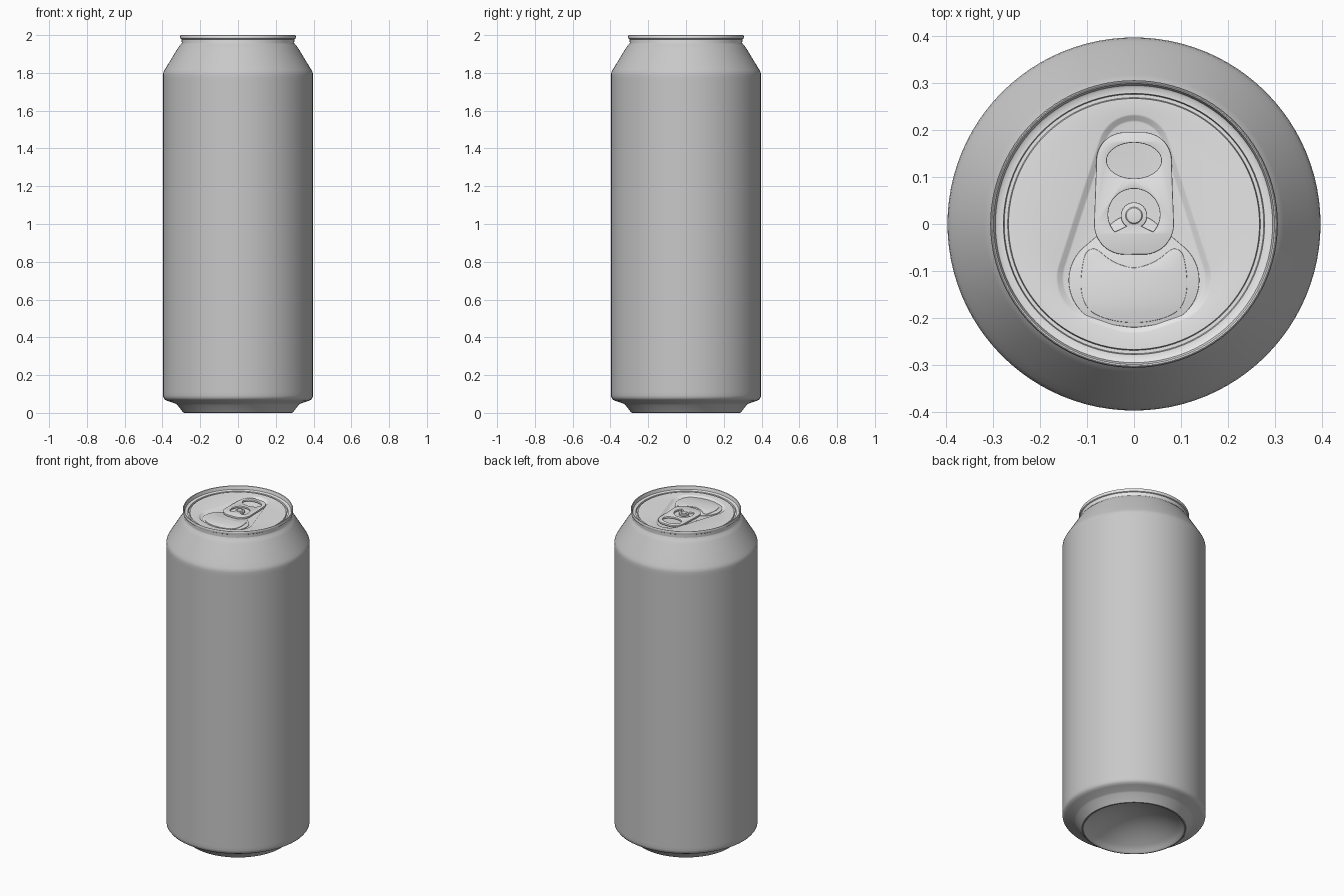
import bpy, bmesh, math
from mathutils import Vector

if "Cube" in bpy.data.objects:
    bpy.data.objects.remove(bpy.data.objects["Cube"])

N = 96
ANGLES = [2 * math.pi * i / N for i in range(N)]


def material(name, v):
    m = bpy.data.materials.new(name)
    m.diffuse_color = (v, v, v, 1)
    m.use_nodes = True
    m.node_tree.nodes["Principled BSDF"].inputs["Base Color"].default_value = m.diffuse_color
    return m


BODY = material("body grey", 0.58)
LID = material("lid silver", 0.8)


def circle(r, cx=0, cy=0, ry=None):
    ry = r if ry is None else ry
    return [(cx + r * math.cos(a), cy + ry * math.sin(a)) for a in ANGLES]


def hull(circles, grow=0.0):
    """Smooth outline stretched around circles (x, y, r), one point per normal angle."""
    pts = []
    for a in ANGLES:
        c, s = math.cos(a), math.sin(a)
        x, y, r = max(circles, key=lambda k: k[0] * c + k[1] * s + k[2])
        pts.append((x + (r + grow) * c, y + (r + grow) * s))
    return pts


def arc(r, cy, start, end, n=40):
    return [(r * math.cos(math.radians(start + (end - start) * i / n)),
             cy + r * math.sin(math.radians(start + (end - start) * i / n)))
            for i in range(n + 1)]


def smooth(ob, angle):
    bpy.ops.object.select_all(action='DESELECT')
    ob.select_set(True)
    bpy.context.view_layer.objects.active = ob
    bpy.ops.object.shade_smooth_by_angle(angle=math.radians(angle))


def loft(name, rings, mat, cap_start=False, cap_end=False, angle=35):
    """Skin a list of (outline, z) rings."""
    bm = bmesh.new()
    loops = [[bm.verts.new((x, y, z)) for x, y in pts] for pts, z in rings]
    for a, b in zip(loops, loops[1:]):
        for i in range(N):
            j = (i + 1) % N
            bm.faces.new((a[i], a[j], b[j], b[i]))
    if cap_start:
        bm.faces.new(loops[0][::-1])
    if cap_end:
        bm.faces.new(loops[-1])
    me = bpy.data.meshes.new(name)
    bm.to_mesh(me)
    bm.free()
    me.materials.append(mat)
    ob = bpy.data.objects.new(name, me)
    bpy.context.collection.objects.link(ob)
    smooth(ob, angle)
    return ob


def plate(name, outlines, z0, z1, bevel, mat):
    """Flat bevelled plate; outlines after the first are holes."""
    cu = bpy.data.curves.new(name, 'CURVE')
    cu.dimensions = '2D'
    cu.fill_mode = 'BOTH'
    cu.extrude = (z1 - z0) / 2 - bevel
    cu.bevel_depth = bevel
    cu.bevel_resolution = 1
    cu.offset = -bevel
    for pts in outlines:
        sp = cu.splines.new('POLY')
        sp.points.add(len(pts) - 1)
        for p, (x, y) in zip(sp.points, pts):
            p.co = (x, y, 0, 1)
        sp.use_cyclic_u = True
    ob = bpy.data.objects.new(name, cu)
    bpy.context.collection.objects.link(ob)
    bpy.ops.object.select_all(action='DESELECT')
    ob.select_set(True)
    bpy.context.view_layer.objects.active = ob
    bpy.ops.object.convert(target='MESH')
    ob = bpy.context.view_layer.objects.active
    ob.name = name
    bm = bmesh.new()
    bm.from_mesh(ob.data)
    bmesh.ops.remove_doubles(bm, verts=bm.verts, dist=1e-5)
    bmesh.ops.recalc_face_normals(bm, faces=bm.faces)
    bmesh.ops.translate(bm, verts=bm.verts, vec=(0, 0, (z0 + z1) / 2))
    bm.to_mesh(ob.data)
    bm.free()
    ob.data.materials.clear()
    ob.data.materials.append(mat)
    smooth(ob, 30)
    return ob


def spline(pts, steps=8):
    """Closed Catmull-Rom curve through the points."""
    p = [Vector(q) for q in pts]
    n, out = len(p), []
    for i in range(n):
        a, b, c, d = (p[(i + k) % n] for k in (-1, 0, 1, 2))
        for s in range(steps):
            t = s / steps
            v = 0.5 * (2 * b + (c - a) * t + (2 * a - 5 * b + 4 * c - d) * t ** 2
                       + (3 * b - a - 3 * c + d) * t ** 3)
            out.append((v.x, v.y))
    return out


# Can body: concave base dome, foot, wall and tapered neck
dome = [(0.27 * k / 10, 0.012 + 0.095 * (1 - (k / 10) ** 2)) for k in range(1, 11)]
wall = [(0.276, 0.003), (0.282, 0), (0.288, 0.001), (0.294, 0.007), (0.322, 0.043),
        (0.332, 0.05), (0.375, 0.064), (0.388, 0.071), (0.395, 0.08), (0.397, 0.092),
        (0.397, 0.11), (0.397, 1.77), (0.397, 1.79), (0.395, 1.803), (0.389, 1.815),
        (0.375, 1.838), (0.318, 1.932), (0.309, 1.945), (0.3, 1.953), (0.297, 1.96)]
loft("can_body", [(circle(r), z) for r, z in dome + wall], BODY, cap_start=True)

# Lid: rolled rim, groove and panel with a teardrop recess
PANEL, FLOOR = 1.976, 1.964
rim = [(0.297, 1.953), (0.299, 1.978), (0.304, 1.981), (0.306, 1.988), (0.306, 1.994),
       (0.304, 1.999), (0.302, 2.0), (0.299, 1.998), (0.297, 1.99), (0.295, 1.979),
       (0.291, PANEL), (0.278, PANEL), (0.276, 1.966), (0.269, 1.966), (0.267, PANEL)]
teardrop = [(0, 0.155, 0.075), (-0.07, -0.115, 0.092), (0.07, -0.115, 0.092), (0, -0.08, 0.148)]
recess = [(hull(teardrop, g), z) for g, z in
          ((0.004, PANEL), (0.0, PANEL - 0.001), (-0.009, FLOOR + 0.001), (-0.013, FLOOR))]
loft("lid", [(circle(r), z) for r, z in rim] + recess, LID, cap_end=True, angle=40)

# Mouth: raised lip and the tear panel on it
lip = [(0, -0.05, 0.07), (-0.045, -0.12, 0.094), (0.045, -0.12, 0.094), (0, -0.11, 0.11)]
plate("mouth_lip", [hull(lip)], FLOOR - 0.003, FLOOR + 0.004, 0.0015, LID)
half = [(-0.03, -0.086), (-0.055, -0.073), (-0.075, -0.057), (-0.09, -0.053), (-0.105, -0.068),
        (-0.113, -0.12), (-0.108, -0.16), (-0.09, -0.187), (-0.05, -0.204)]
mouth = [(0, -0.093)] + half + [(0, -0.21)] + [(-x, y) for x, y in reversed(half)]
plate("mouth_panel", [spline(mouth)], FLOOR, FLOOR + 0.007, 0.0015, LID)

# Pull tab with a finger hole and a curved slot around the rivet tongue
tab = [(sx * 0.02, y, r) for sx in (-1, 1) for y, r in ((0, 0.065), (0.135, 0.06))]
finger_hole = circle(0.058, 0, 0.135, 0.038)
slot = arc(0.055, 0.02, -42, 222) + arc(0.028, 0.018, 235, -55)
plate("pull_tab", [hull(tab), finger_hole, slot], FLOOR + 0.005, FLOOR + 0.016, 0.002, LID)

# Rivet
loft("rivet", [(circle(r, 0, 0.018), z) for r, z in
               ((0.018, FLOOR - 0.002), (0.018, 1.982), (0.016, 1.984), (0.01, 1.985))],
     LID, cap_end=True)
